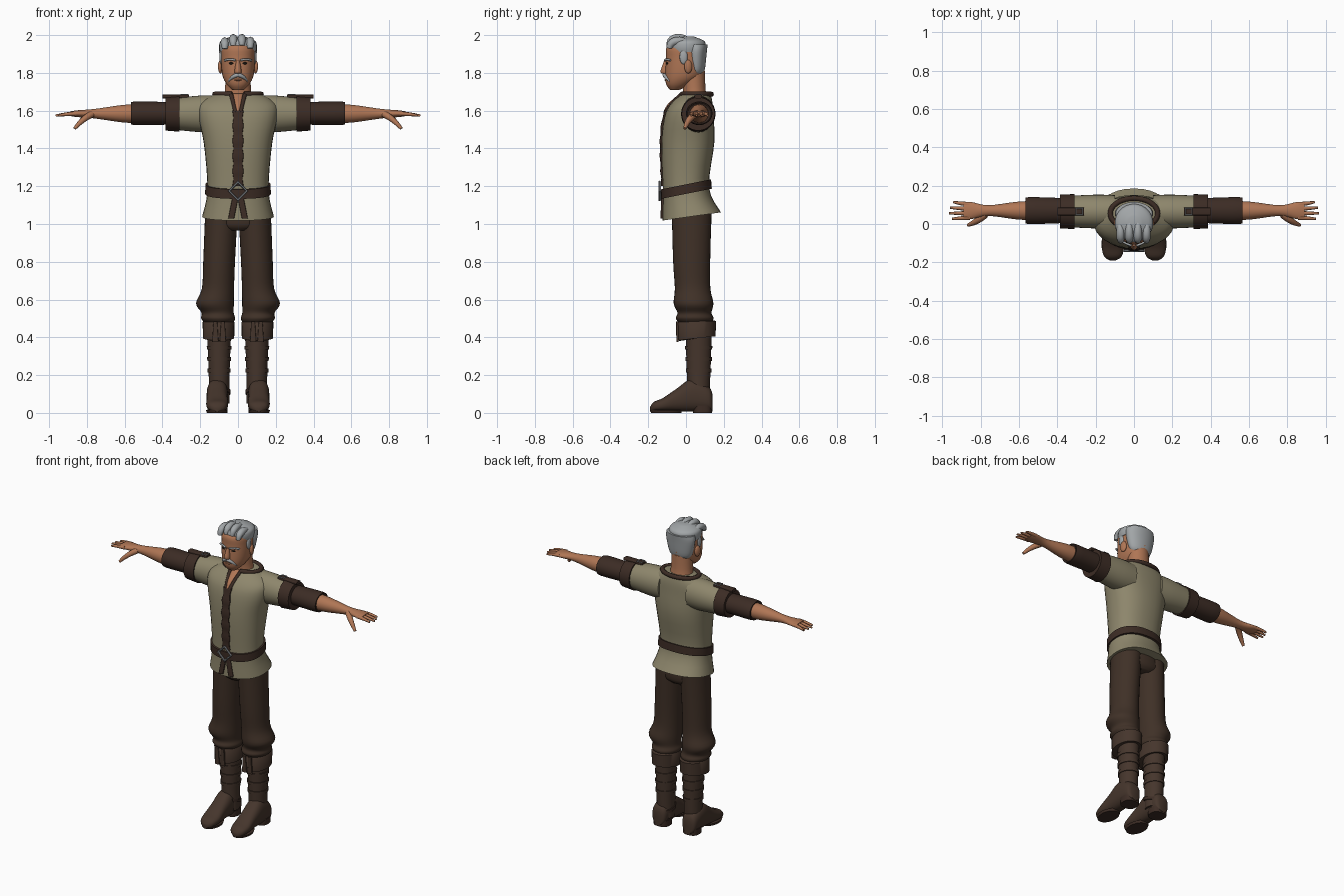
import bpy, bmesh, math

if "Cube" in bpy.data.objects:
    bpy.data.objects.remove(bpy.data.objects["Cube"], do_unlink=True)


def material(name, *rgb):
    m = bpy.data.materials.new(name)
    m.use_nodes = True
    m.diffuse_color = (*rgb, 1)
    m.node_tree.nodes["Principled BSDF"].inputs["Base Color"].default_value = (*rgb, 1)
    return m


CLOTH = material("tan cloth", .27, .24, .15)
TROUSER = material("trouser brown", .05, .03, .02)
LEATHER = material("dark leather", .045, .025, .018)
BOOT = material("boot leather", .06, .036, .025)
SKIN = material("skin", .43, .18, .09)
HAIR = material("grey hair", .36, .38, .39)
METAL = material("steel", .22, .23, .24)
DARK = material("dark eye", .02, .015, .01)
shapes = {}


def finish(part, name, colour, mirror=False, angle=50):
    """Name, colour, mirror and smooth one part."""
    part.name = part.data.name = name
    part.data.materials.clear()
    part.data.materials.append(colour)
    if mirror:
        part.modifiers.new("Mirror", 'MIRROR')
    bpy.ops.object.select_all(action='DESELECT')
    part.select_set(True)
    bpy.context.view_layer.objects.active = part
    bpy.ops.object.convert(target='MESH')
    bpy.ops.object.shade_smooth_by_angle(angle=math.radians(angle))


def smooth_path(rings, steps):
    """Pass a smooth curve through every value of the rings."""
    path = []
    for i, (start, end) in enumerate(zip(rings, rings[1:])):
        before, after = rings[max(i - 1, 0)], rings[min(i + 2, len(rings) - 1)]
        for k in range(steps):
            t = k / steps
            path.append([.5 * (2 * q + (r - p) * t + (2 * p - 5 * q + 4 * r - s) * t * t
                               + (3 * q - p - 3 * r + s) * t ** 3)
                         for p, q, r, s in zip(before, start, end, after)])
    return path + [rings[-1]]


def loft(name, colour, at, rings, axis='z', mirror=False, sides=32, steps=4, power=2, tilt=(0, 0)):
    """Skin rings of (position, radius u, radius v, shift v, shift u) around a centre line."""
    full = []
    for position, radius, *rest in rings:
        radius_v, shift_v, shift_u = (rest + [radius, 0, 0][len(rest):])
        full.append((position, radius, radius_v, at[1] + shift_v, at[0] + shift_u))
    path = smooth_path(full, steps)
    shapes[name] = path
    bm = bmesh.new()
    loops = []
    for index, (position, ru, rv, cv, cu) in enumerate(path):
        slope = tilt[0] + (tilt[1] - tilt[0]) * index / (len(path) - 1)
        loop = []
        for k in range(sides):
            c, s = math.cos(math.tau * k / sides), math.sin(math.tau * k / sides)
            du = ru * math.copysign(abs(c) ** (2 / power), c)
            dv = rv * math.copysign(abs(s) ** (2 / power), s)
            u, v, w = cu + du, cv + dv, position + slope * dv
            loop.append(bm.verts.new({'z': (u, v, w), 'x': (w, u, v), 'y': (u, w, v)}[axis]))
        loops.append(loop)
    for low, high in zip(loops, loops[1:]):
        for k in range(sides):
            j = (k + 1) % sides
            bm.faces.new((low[k], low[j], high[j], high[k]))
    bm.faces.new(loops[0])
    bm.faces.new(loops[-1])
    bmesh.ops.recalc_face_normals(bm, faces=bm.faces)
    mesh = bpy.data.meshes.new(name)
    bm.to_mesh(mesh)
    bm.free()
    part = bpy.data.objects.new(name, mesh)
    bpy.context.collection.objects.link(part)
    finish(part, name, colour, mirror)


def section(source, position):
    """Blend the two stored rings of a part around a position."""
    path = shapes[source]
    for low, high in zip(path, path[1:]):
        if low[0] <= position <= high[0]:
            t = (position - low[0]) / (high[0] - low[0])
            return [a + (b - a) * t for a, b in zip(low, high)]
    return min(path, key=lambda ring: abs(ring[0] - position))


def wrap(name, colour, source, start, end, grow, **options):
    """Put a band around part of an earlier loft."""
    rings = []
    for place, extra in ((start, 0), (start, grow), (end, grow), (end, 0)):
        _, ru, rv, cv, cu = section(source, place)
        rings.append((place, ru + extra, rv + extra, cv, cu))
    loft(name, colour, (0, 0), rings, steps=1, **options)


def front(z):
    """Depth of the front of the tunic."""
    _, _, depth, centre, _ = section("tunic", z)
    return centre - depth


def tube(name, colour, radius, points, taper=None, mirror=False):
    """Round tube along a smooth path."""
    curve = bpy.data.curves.new(name, 'CURVE')
    curve.dimensions, curve.bevel_depth, curve.bevel_resolution = '3D', radius, 2
    curve.use_fill_caps, curve.resolution_u = True, 4
    line = curve.splines.new('NURBS')
    line.points.add(len(points) - 1)
    for i, (point, place) in enumerate(zip(line.points, points)):
        point.co = (*place, 1)
        point.radius = taper[i] if taper else 1
    line.order_u, line.use_endpoint_u = 3, True
    part = bpy.data.objects.new(name, curve)
    bpy.context.collection.objects.link(part)
    finish(part, name, colour, mirror)


def ball(name, colour, place, size, mirror=False, turn=0):
    bpy.ops.mesh.primitive_uv_sphere_add(segments=16, ring_count=10, location=place, rotation=(0, 0, turn))
    part = bpy.context.object
    part.scale = size
    bpy.ops.object.transform_apply(location=True, rotation=True, scale=True)
    finish(part, name, colour, mirror)


def buckle(name, place, turn, size, mirror=False):
    bpy.ops.mesh.primitive_torus_add(major_segments=4, minor_segments=6, location=place, rotation=turn,
                                     major_radius=size, minor_radius=size / 6)
    bpy.ops.object.transform_apply(location=True, rotation=True, scale=True)
    finish(bpy.context.object, name, METAL, mirror, angle=30)


# Tunic and sleeves
loft("tunic", CLOTH, (0, 0), [(1.04, .19, .155, .03), (1.18, .162, .122), (1.42, .18, .14, .01),
                              (1.57, .21, .13, .015), (1.64, .2, .11, .03), (1.69, .12, .075, .055)],
     power=2.3, tilt=(.14, 0))
loft("sleeve", CLOTH, (.065, 1.583), [(.1, .085, .098), (.2, .088, .097), (.37, .08)], axis='x', mirror=True)
wrap("sleeve_cuff", LEATHER, "sleeve", .31, .385, .008, axis='x', mirror=True)
loft("shoulder_strap", LEATHER, (.065, 1.675), [(.26, .02, .01), (.4, .02, .01)],
     axis='x', mirror=True, steps=1, power=4)
buckle("shoulder_buckle", (.285, .065, 1.685), (0, 0, math.pi / 4), .024, mirror=True)

# Neckline, placket and belt
loft("neck_opening", SKIN, (0, 0), [(z, (z - 1.56) / 5, .012, front(z)) for z in (1.6, 1.64, 1.69)])
tube("neckline_trim", LEATHER, .011, [((z - 1.54) / 4, front(z), z) for z in (1.59, 1.64, 1.69)], mirror=True)
angles = [math.radians(330 * k / 16 - 75) for k in range(17)]
tube("collar", LEATHER, .014, [(math.cos(a) / 8, .055 + .08 * math.sin(a), 1.687) for a in angles])
levels = [1.2 + k / 25 for k in range(11)]
loft("placket", LEATHER, (0, 0), [(z, .03 - k % 2 * .006, .011 - k % 2 * .004, front(z))
                                  for k, z in enumerate(levels)], steps=2, power=4)
loft("front_flap", LEATHER, (.01, 0), [(z, .016, .01, front(z), (1.16 - z) / 5) for z in (1.03, 1.09, 1.15)],
     mirror=True, power=4)
wrap("belt", LEATHER, "tunic", 1.16, 1.21, .01, power=2.3, tilt=(.2, .2))
buckle("belt_buckle", (0, -.14, 1.175), (math.pi / 2, 0, 0), .047)

# Arms and hands
loft("bracer", LEATHER, (.07, 1.586), [(.36, .065, .06), (.55, .07, .062), (.56, .055, .05)], axis='x', mirror=True)
loft("forearm", SKIN, (.07, 1.584), [(.54, .05), (.62, .045), (.76, .028, .025), (.85, .045, .018),
                                     (.89, .043, .012)], axis='x', mirror=True)
for k, finger in enumerate(("index", "middle", "ring", "little")):
    y, spread, tip = .033 + k * .023, (k - 1) * .006, .97 - abs(k - 1.3) * .016
    tube(finger + "_finger", SKIN, .011, [(.855, y, 1.584), (.91, y + spread / 2, 1.583), (tip, y + spread, 1.574)],
         taper=(1.1, 1, .5), mirror=True)
tube("thumb", SKIN, .017, [(.775, .05, 1.58), (.82, .01, 1.56), (.865, -.006, 1.505)],
     taper=(1.1, 1.1, .5), mirror=True)

# Trousers gathered below the knee
loft("hips", TROUSER, (0, .03), [(.965, .09, .08), (1, .168, .104), (1.1, .16, .1)])
loft("trouser_leg", TROUSER, (.1, .03), [(1.06, .086, .105, 0, -.012), (.8, .084, .098), (.66, .085, .094, .005, .006),
                                         (.58, .1, .105, .01, .022), (.53, .085, .09, .015, .008),
                                         (.5, .09, .1, .016, .005), (.47, .07, .08, .02)], mirror=True)

# Boots
loft("boot_shaft", BOOT, (.1, .067), [(.05, .054), (.2, .055, .062), (.44, .064, .07)], mirror=True)
loft("boot_cuff", BOOT, (.103, .056), [(.395, .07, .09), (.395, .083, .1), (.48, .084, .104), (.49, .075, .09)],
     mirror=True, steps=1, tilt=(.16, 0))
for x in (.08, .12):
    loft("cuff_flap", BOOT, (x, -.045), [(.375, .017, .006), (.485, .01, .008)], mirror=True, steps=1, power=4)
for k in range(3):
    z = .215 + k * .06
    wrap("boot_strap", BOOT, "boot_shaft", z, z + .02, .005, mirror=True)
wrap("ankle_strap", LEATHER, "boot_shaft", .1, .12, .006, mirror=True, tilt=(-.3, -.3))
foot = [(.14, .03, .045), (.12, .05, .065), (.03, .056, .085), (-.05, .055, .06),
        (-.12, .058, .036), (-.17, .045, .025), (-.19, .015, .012)]
loft("boot_foot", BOOT, (.11, .008), [(y, width, height, height) for y, width, height in foot],
     axis='y', mirror=True, power=2.4)
loft("boot_heel", LEATHER, (.108, .088), [(0, .052, .05), (.04, .053, .052)], mirror=True, steps=1, power=2.6)
loft("boot_sole", LEATHER, (.112, -.105), [(0, .053, .08), (.015, .058, .085)], mirror=True, steps=1)

# Head and face
loft("neck", SKIN, (0, .035), [(1.64, .085, .075, .015), (1.7, .07, .06, .01), (1.81, .065)])
loft("head", SKIN, (0, 0), [(1.71, .03, .025, -.06), (1.74, .06, .065, -.04), (1.79, .083, .1, -.01),
                            (1.88, .09, .106), (1.94, .085, .1), (1.98, .035)], power=2.2)
loft("nose", SKIN, (0, -.11), [(1.795, .012, .01), (1.807, .019, .026), (1.865, .009, .011, .005)], sides=14)
ball("ear", SKIN, (.093, .012, 1.833), (.012, .022, .036), mirror=True, turn=.3)
ball("eye", DARK, (.036, -.099, 1.851), (.013, .007, .006), mirror=True, turn=.3)
ball("lower_lip", SKIN, (0, -.104, 1.763), (.02, .01, .006))
tube("eyebrow", HAIR, .006, [(.014, -.112, 1.866), (.04, -.107, 1.877), (.07, -.083, 1.866)], mirror=True)
tube("moustache", HAIR, .012, [(0, -.114, 1.789), (.03, -.112, 1.785), (.05, -.087, 1.755)],
     taper=(.9, 1, .3), mirror=True)

# Hair swept back from the forehead
loft("hair_crown", HAIR, (0, .005), [(1.91, .095), (1.94, .1), (1.97, .09), (1.993, .035)])
loft("hair_back", HAIR, (0, .055), [(1.79, .055, .03), (1.82, .08, .045), (1.91, .1, .055), (1.95, .095, .06)])
ball("sideburn", HAIR, (.087, -.012, 1.885), (.011, .022, .04), mirror=True)
for k in range(4):
    x = k * .045 - .07
    top = 1.982 - x * x * 4
    tube("hair_lock", HAIR, .024, [(x, -.088, top - .035), (x, -.085, top), (x, 0, top + .01),
                                   (x, .085, top - .06)], taper=(.6, 1, .8, .4))
